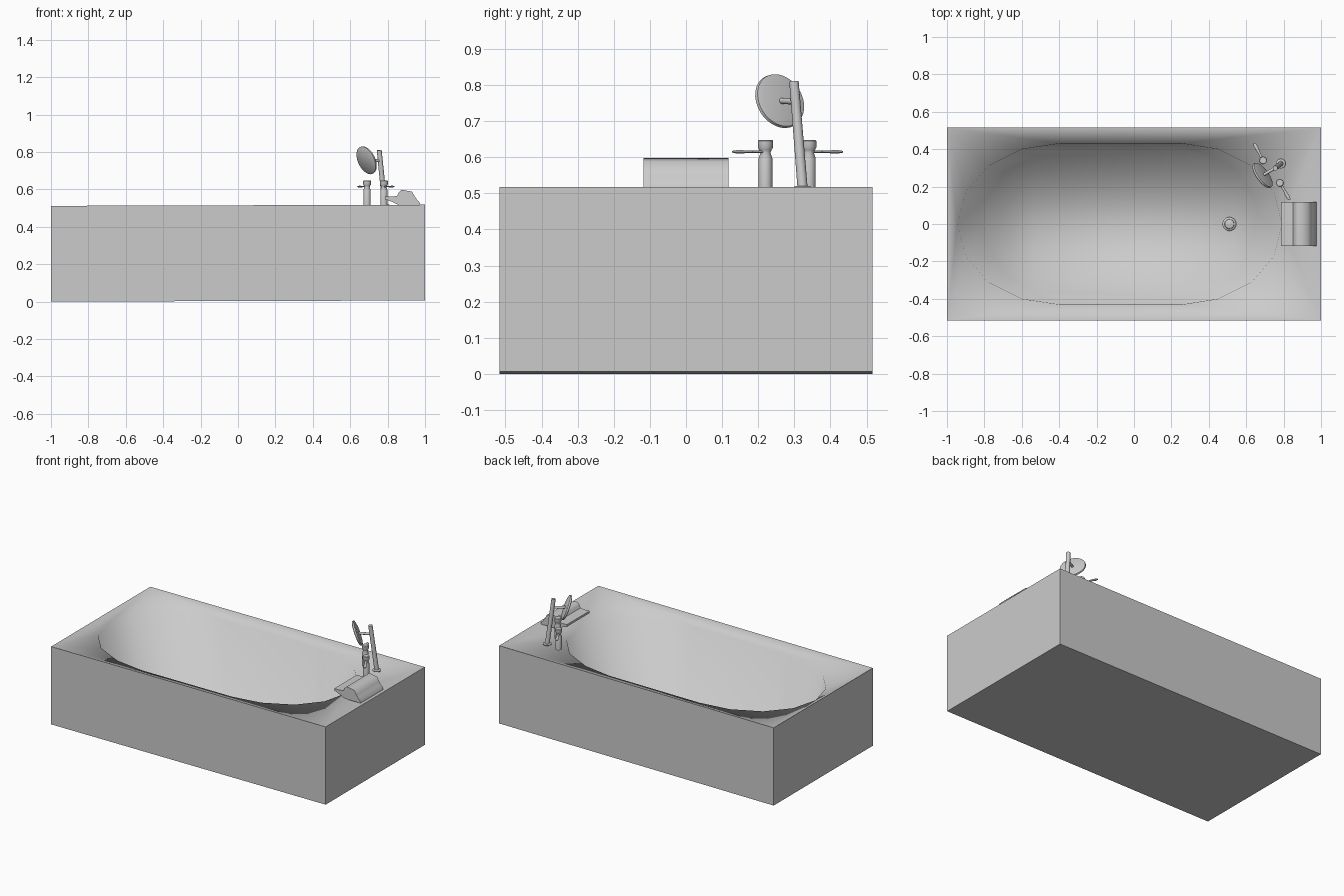
import bpy, bmesh, math
from mathutils import Vector

if "Cube" in bpy.data.objects:
    bpy.data.objects.remove(bpy.data.objects["Cube"])


def finish(name, bm, angle=40):
    bmesh.ops.recalc_face_normals(bm, faces=bm.faces)
    me = bpy.data.meshes.new(name)
    bm.to_mesh(me)
    bm.free()
    ob = bpy.data.objects.new(name, me)
    bpy.context.collection.objects.link(ob)
    bpy.ops.object.select_all(action='DESELECT')
    ob.select_set(True)
    bpy.context.view_layer.objects.active = ob
    bpy.ops.object.shade_smooth_by_angle(angle=math.radians(angle))
    return ob


def lathe(name, profile, origin, axis=(0, 0, 1), sides=24, flat=1.0):
    """Closed solid of revolution: (radius, distance along axis) pairs."""
    bm = bmesh.new()
    rot = Vector((0, 0, 1)).rotation_difference(Vector(axis).normalized())
    rings = []
    for r, h in profile:
        ring_pts = [rot @ Vector((r * math.cos(math.tau * i / sides),
                                  r * math.sin(math.tau * i / sides), h)) for i in range(sides)]
        rings.append([bm.verts.new(Vector(origin) + Vector((p.x, p.y, p.z * flat)))
                      for p in ring_pts])
    for a, b in zip(rings, rings[1:]):
        for i in range(sides):
            j = (i + 1) % sides
            bm.faces.new((a[i], a[j], b[j], b[i]))
    bm.faces.new(rings[0])
    bm.faces.new(rings[-1])
    return finish(name, bm)


def rod(name, a, b, r0, r1=None, sides=16):
    d = Vector(b) - Vector(a)
    return lathe(name, [(r0, 0), (r1 or r0, d.length)], a, d, sides)


# Half outlines of the basin, mirrored across y = 0
RIM = [(-.945, 0), (-.90, .17), (-.78, .31), (-.60, .40), (-.40, .43),
       (.26, .43), (.45, .40), (.63, .31), (.75, .17), (.79, 0)]
LOW = [(-.82, 0), (-.78, .15), (-.68, .28), (-.53, .36), (-.38, .39),
       (.27, .39), (.41, .36), (.54, .29), (.64, .15), (.68, 0)]
FLOOR = .03


def loop(half):
    return half + [(x, -y) for x, y in half[-2:0:-1]]


# Tub: box, dished deck and basin in one skin
bm = bmesh.new()
lift = lambda x: .003 * (x + 1)
W = .516


def ring(half, z):
    return [bm.verts.new((x, y, z + lift(x))) for x, y in loop(half)]


def skin(a, b):
    for i in range(len(a)):
        j = (i + 1) % len(a)
        bm.faces.new((a[i], a[j], b[j], b[i]))


corners = [(-1, W), (1, W), (1, -W), (-1, -W)]
top = [bm.verts.new((x, y, .512 + lift(x))) for x, y in corners]
bot = [bm.verts.new((x, y, lift(x))) for x, y in corners]
skin(top, bot)
bm.faces.new(bot)

hole = ring(RIM, .482)
n = len(hole)


def corner(i):
    m = (hole[i].co + hole[(i + 1) % n].co) / 2
    return top[(0 if m.x < 0 else 1) if m.y > 0 else (3 if m.x < 0 else 2)]


for i in range(n):
    c, p = corner(i), corner(i - 1)
    bm.faces.new((hole[i], hole[(i + 1) % n], c))
    if c is not p:
        bm.faces.new((hole[i], c, p))

low = ring(LOW, FLOOR)
skin(hole, low)
bm.faces.new(low)
finish("bathtub", bm, 86)
# Crisp outer box: only the basin and its rim stay smooth
me = bpy.data.objects["bathtub"].data
for e in me.edges:
    if all(abs(me.vertices[v].co.x) > .99 for v in e.vertices):
        me.attributes["sharp_edge"].data[e.index].value = True

# Drain plug
lathe("drain", [(.037, 0), (.037, .012), (.026, .018), (.024, .024), (.008, .028)],
      (.51, 0, FLOOR + .003))

# Waterfall spout: side profile extruded across y
profile = [(.975, .515), (.972, .528), (.957, .545), (.945, .563), (.93, .588), (.875, .598),
           (.86, .585), (.85, .565), (.82, .561), (.785, .562), (.785, .548), (.82, .535), (.86, .515)]
bm = bmesh.new()
sides = [[bm.verts.new((x, y, z)) for x, z in profile] for y in (-.118, .118)]
skin(*sides)
for s in sides:
    bm.faces.new(s)
finish("spout", bm, 55)

# Two tap posts with flat levers pointing apart
for name, (x, y), tip in (("left", (.69, .34), (.642, .432)), ("right", (.78, .22), (.832, .13))):
    lathe(name + "_tap", [(.019, 0), (.019, .085), (.014, .1), (.017, .108),
                          (.021, .115), (.021, .133), (.018, .136)], (x, y, .512))
    d = Vector((*tip, .615)) - Vector((x, y, .615))
    lathe(name + "_lever", [(.009, 0), (.006, d.length * .4), (.010, d.length * .85),
                            (.006, d.length)], (x, y, .615), d, 12, .5)

# Hand shower: leaning handle, foot flange, disc head and link
foot, tip = Vector((.785, .323, .512)), Vector((.755, .299, .810))
lathe("shower_flange", [(.026, 0), (.026, .005), (.02, .008)], foot)
rod("shower_handle", foot, tip, .014, .013)
axis = Vector((-.77, -.55, -.36)).normalized()
head = Vector((.688, .260, .756))
lathe("shower_head", [(.06, -.009), (.077, -.005), (.079, .004), (.074, .008)], head, axis, 32)
rod("shower_link", head, foot.lerp(tip, .81), .008)
